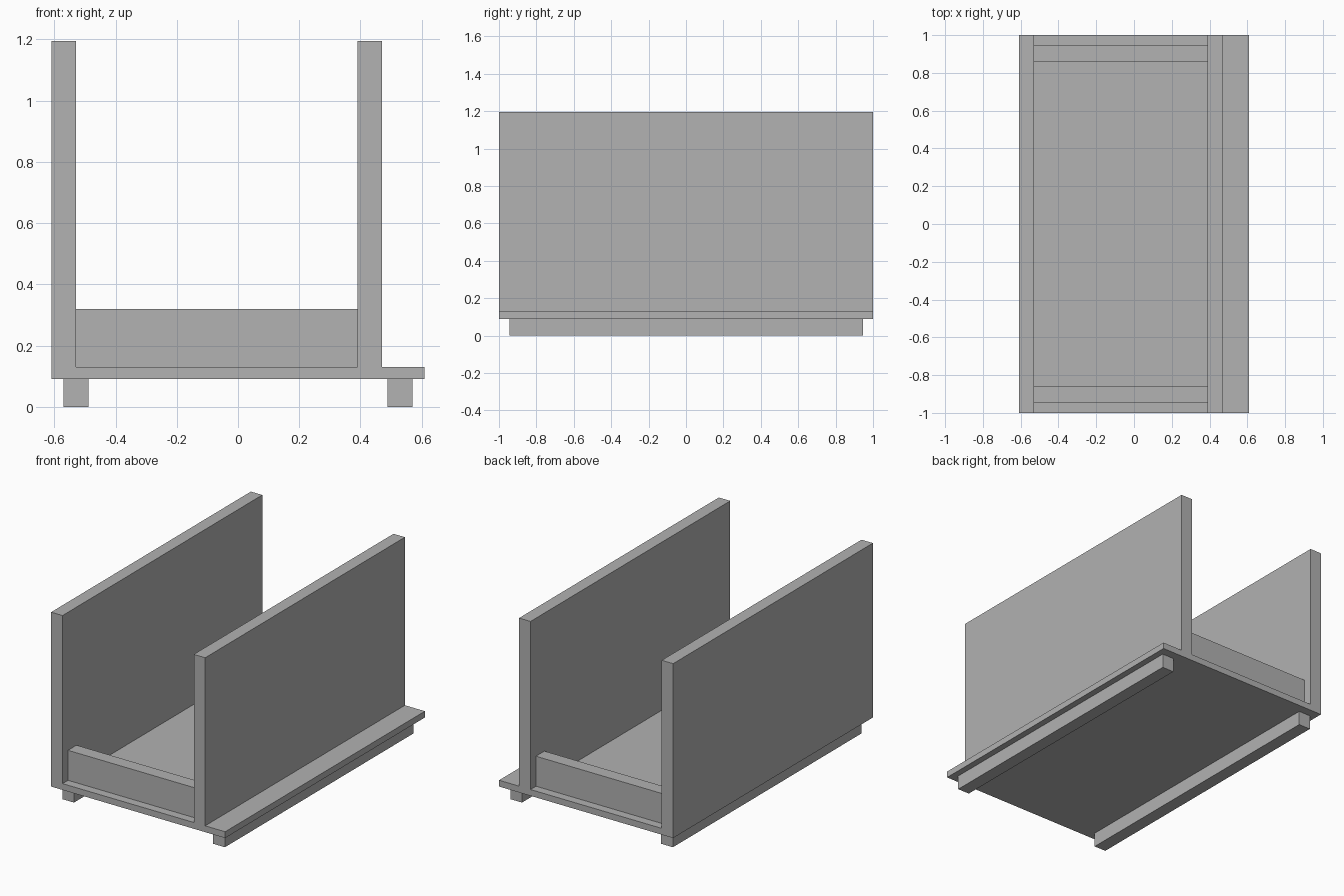
import bpy
import bmesh

cube = bpy.data.objects.get("Cube")
if cube:
    bpy.data.objects.remove(cube, do_unlink=True)

grey = bpy.data.materials.new("plain grey")
grey.use_nodes = True
color = (0.445, 0.445, 0.445, 1)
grey.diffuse_color = color
grey.node_tree.nodes["Principled BSDF"].inputs["Base Color"].default_value = color


def extrude_profile(name, points, y0, y1):
    """Extrude an x-z outline along y from y0 to y1."""
    bm = bmesh.new()
    face = bm.faces.new([bm.verts.new((x, y0, z)) for x, z in points])
    new = bmesh.ops.extrude_face_region(bm, geom=[face])["geom"]
    verts = [v for v in new if isinstance(v, bmesh.types.BMVert)]
    bmesh.ops.translate(bm, verts=verts, vec=(0, y1 - y0, 0))
    bmesh.ops.recalc_face_normals(bm, faces=bm.faces)
    mesh = bpy.data.meshes.new(name)
    bm.to_mesh(mesh)
    bm.free()
    mesh.materials.append(grey)
    obj = bpy.data.objects.new(name, mesh)
    bpy.context.collection.objects.link(obj)
    return obj


def box(name, x0, x1, y0, y1, z0, z1):
    return extrude_profile(name, [(x0, z0), (x1, z0), (x1, z1), (x0, z1)], y0, y1)


# Floor with both side walls and the outer ledge, as one section
bottom, floor, top = 0.09, 0.13, 1.195
extrude_profile("tray_body", [
    (-0.61, bottom), (0.61, bottom), (0.61, floor), (0.47, floor),
    (0.47, top), (0.39, top), (0.39, floor), (-0.53, floor),
    (-0.53, top), (-0.61, top)], -1, 1)

# Low end boards between the walls
box("front_board", -0.53, 0.39, -0.945, -0.86, floor, 0.32)
box("back_board", -0.53, 0.39, 0.86, 0.945, floor, 0.32)

# Runners under the floor
box("right_runner", -0.57, -0.488, -0.945, 0.945, 0, bottom)
box("left_runner", 0.488, 0.57, -0.945, 0.945, 0, bottom)
